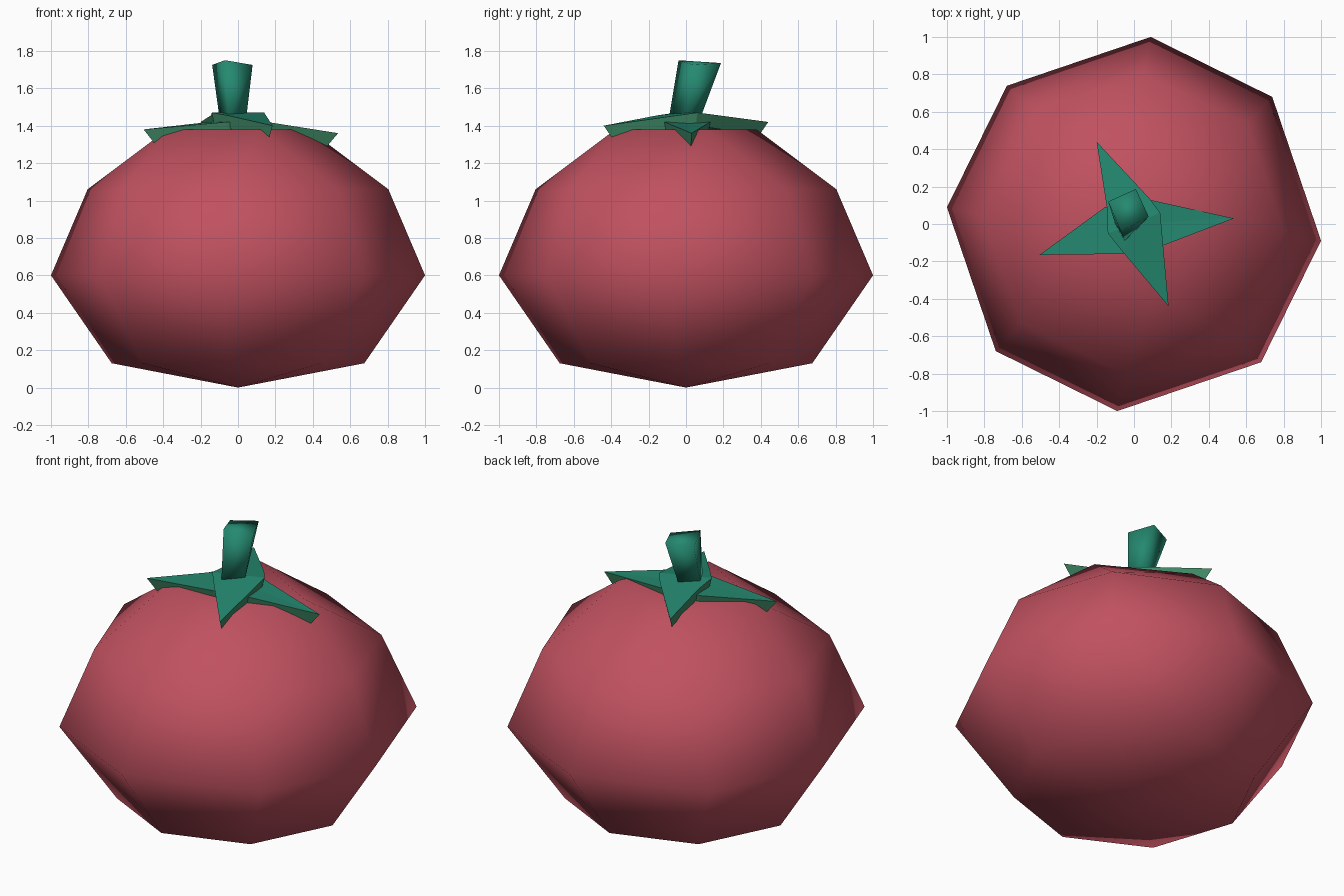
import bpy, bmesh, math
from mathutils import Vector

if "Cube" in bpy.data.objects:
    bpy.data.objects.remove(bpy.data.objects["Cube"])


def material(name, rgb):
    m = bpy.data.materials.new(name)
    m.diffuse_color = (*rgb, 1)
    m.use_nodes = True
    m.node_tree.nodes["Principled BSDF"].inputs["Base Color"].default_value = m.diffuse_color
    return m


RED = material("tomato red", (0.53, 0.083, 0.117))
GREEN = material("leaf green", (0.018, 0.25, 0.162))
EDGE = material("leaf edge green", (0.05, 0.25, 0.13))


def finish(bm, name, mats, smooth):
    bmesh.ops.recalc_face_normals(bm, faces=bm.faces)
    me = bpy.data.meshes.new(name)
    for f in bm.faces:
        f.smooth = smooth
    bm.to_mesh(me)
    bm.free()
    for m in mats:
        me.materials.append(m)
    ob = bpy.data.objects.new(name, me)
    bpy.context.collection.objects.link(ob)
    return ob


# Fruit: rings of (radius, height, angles repeated every quarter turn), hulled
bm = bmesh.new()
bm.verts.new((0, 0, 0))
for r, z, angles in ((0.677, 0.13, (-4, 41)), (1.004, 0.6, (-5.1, 42.6)),
                     (0.805, 1.06, (-3, 41.5)), (0.393, 1.38, (16,))):
    for a in angles:
        for k in range(4):
            t = math.radians(a + 90 * k)
            bm.verts.new((r * math.cos(t), r * math.sin(t), z))
bmesh.ops.convex_hull(bm, input=bm.verts[:])
finish(bm, "fruit_body", [RED], True)


def leaf_plate(name, outline, centre, drop=0.07, shrink=0.89):
    # fan-shaped top, tucked-in underside and lighter edges
    bm = bmesh.new()
    top = [bm.verts.new(p) for p in outline]
    low = [bm.verts.new((x * shrink, y * shrink, z - drop)) for x, y, z in outline]
    c = Vector(centre)
    ct, cl = bm.verts.new(c), bm.verts.new(c - Vector((0, 0, drop)))
    n = len(outline)
    for i in range(n):
        j = (i + 1) % n
        bm.faces.new((top[i], top[j], ct))
        bm.faces.new((low[j], low[i], cl)).material_index = 1
        bm.faces.new((top[j], top[i], low[i], low[j])).material_index = 1
    finish(bm, name, [GREEN, EDGE], False)


# Calyx: upper pair of leaves laid across the lower pair
leaf_plate("upper_leaves", [(-0.2, 0.44, 1.42), (-0.145, 0.09, 1.455), (-0.14, -0.05, 1.47),
                            (-0.055, -0.155, 1.455), (0.185, -0.44, 1.40),
                            (0.14, 0.06, 1.47), (0.08, 0.14, 1.46)], (0, 0, 1.47))
leaf_plate("lower_leaves", [(0.535, 0.03, 1.36), (0.08, 0.13, 1.42), (-0.155, 0.09, 1.42),
                            (-0.505, -0.165, 1.38), (-0.06, -0.16, 1.42),
                            (0.155, -0.115, 1.42)], (0, 0, 1.43))

# Stem: leaning four-sided post, widening upwards
bm = bmesh.new()
base = [bm.verts.new(p) for p in ((-0.05, -0.09, 1.45), (0.045, 0, 1.45),
                                  (-0.005, 0.08, 1.45), (-0.1, 0, 1.45))]
head = [bm.verts.new(p) for p in ((-0.07, -0.04, 1.75), (0.078, 0.04, 1.725),
                                  (0.01, 0.187, 1.735), (-0.138, 0.12, 1.725))]
for i in range(4):
    j = (i + 1) % 4
    bm.faces.new((base[i], base[j], head[j], head[i]))
bm.faces.new(head)
bm.faces.new(base[::-1])
finish(bm, "stem", [GREEN], True)
